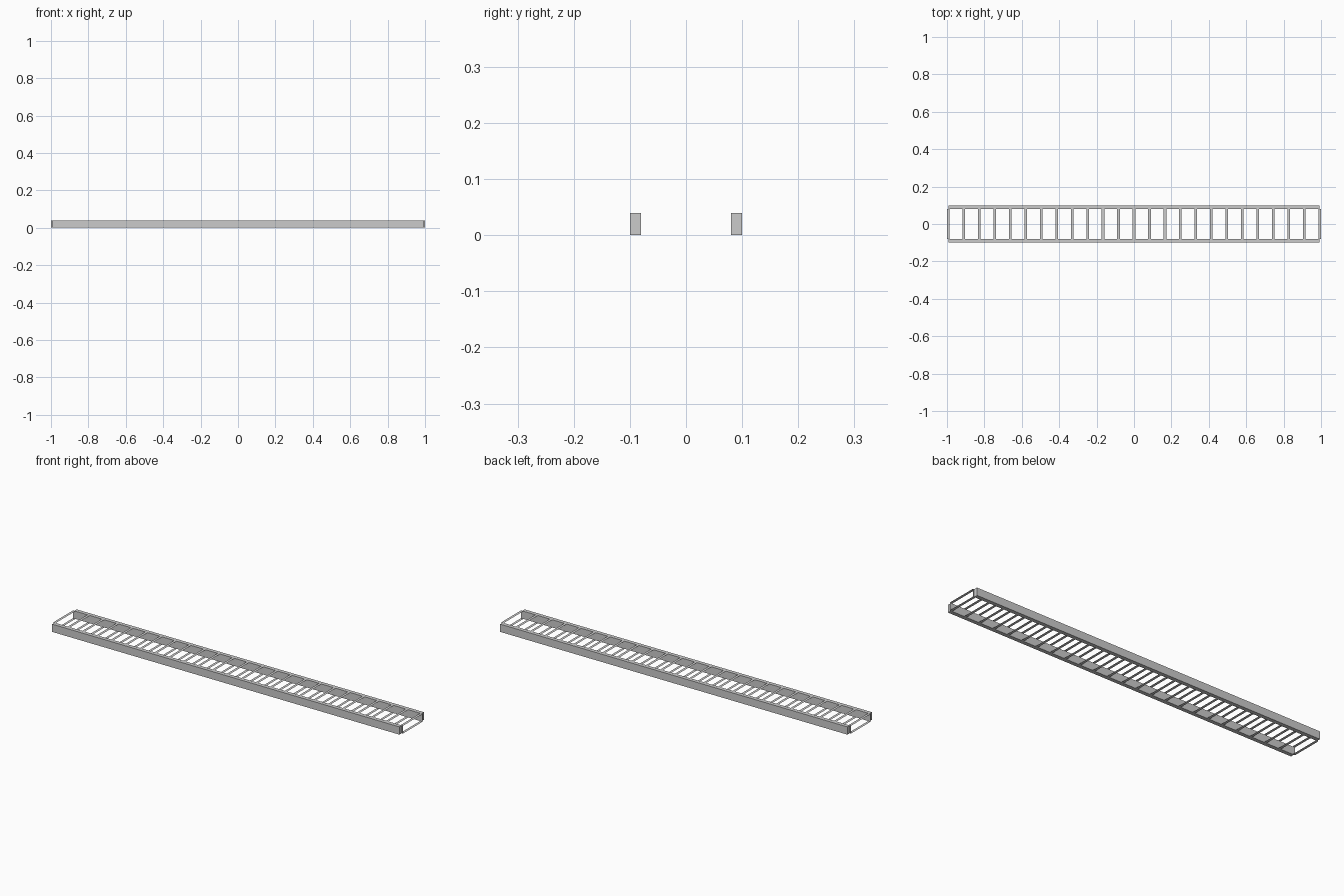
import bpy, bmesh

if "Cube" in bpy.data.objects:
    bpy.data.objects.remove(bpy.data.objects["Cube"])

RAIL_HALF = 0.993      # half length of the rails
INNER, OUTER = 0.08, 0.10
HEIGHT = 0.04
RUNGS = 25
RUNG_W = 0.014


def make_object(name, bm):
    mesh = bpy.data.meshes.new(name)
    bm.to_mesh(mesh)
    bm.free()
    obj = bpy.data.objects.new(name, mesh)
    bpy.context.collection.objects.link(obj)
    return obj


def box(name, size, center):
    bm = bmesh.new()
    bmesh.ops.create_cube(bm, size=1)
    bmesh.ops.scale(bm, vec=size, verts=bm.verts)
    bmesh.ops.translate(bm, vec=center, verts=bm.verts)
    return make_object(name, bm)


# Side rails
for side, label in ((-1, "front_rail"), (1, "back_rail")):
    box(label, (2 * RAIL_HALF, OUTER - INNER, HEIGHT),
        (0, side * (INNER + OUTER) / 2, HEIGHT / 2))

# Rungs: thin sheet sleeves, open along x, flush with rail tops and bottoms
profile = [(-INNER, 0), (INNER, 0), (INNER, HEIGHT), (-INNER, HEIGHT)]
bm = bmesh.new()
for i in range(RUNGS):
    x = -RAIL_HALF + 2 * RAIL_HALF * i / (RUNGS - 1)
    a, b = ([bm.verts.new((x + s * RUNG_W / 2, y, z)) for y, z in profile]
            for s in (-1, 1))
    for k in range(4):
        n = (k + 1) % 4
        bm.faces.new((a[k], a[n], b[n], b[k]))
bmesh.ops.recalc_face_normals(bm, faces=bm.faces)
# Make sure every sleeve faces outward
for f in bm.faces:
    c = f.calc_center_median()
    if f.normal.y * c.y + f.normal.z * (c.z - HEIGHT / 2) < 0:
        f.normal_flip()
make_object("rungs", bm)
